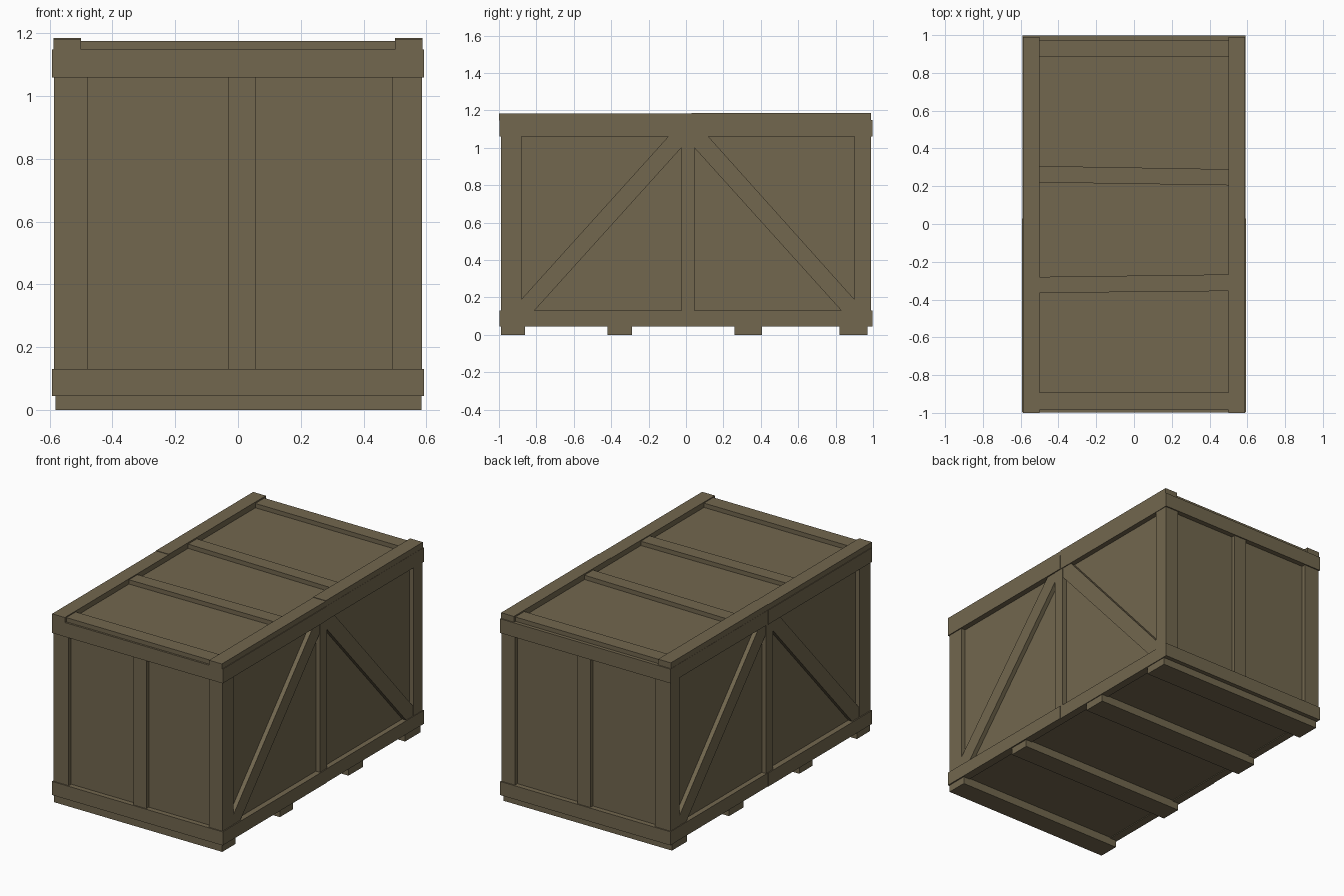
import bpy, bmesh
from mathutils import Vector

if "Cube" in bpy.data.objects:
    bpy.data.objects.remove(bpy.data.objects["Cube"])

wood = bpy.data.materials.new("weathered_wood")
wood.diffuse_color = (0.168, 0.135, 0.077, 1)
wood.use_nodes = True
wood.node_tree.nodes["Principled BSDF"].inputs["Base Color"].default_value = wood.diffuse_color


def board(name, pts, axis, a, b):
    """Extrude a 2D outline from a to b along an axis (outline uses the other two axes in order)."""
    def place(p, h):
        c = list(p)
        c.insert("xyz".index(axis), h)
        return Vector(c)
    bm = bmesh.new()
    lo = [bm.verts.new(place(p, a)) for p in pts]
    hi = [bm.verts.new(place(p, b)) for p in pts]
    bm.faces.new(lo)
    bm.faces.new(hi)
    n = len(pts)
    for i in range(n):
        j = (i + 1) % n
        bm.faces.new((lo[i], lo[j], hi[j], hi[i]))
    bmesh.ops.recalc_face_normals(bm, faces=bm.faces)
    me = bpy.data.meshes.new(name)
    bm.to_mesh(me)
    bm.free()
    me.materials.append(wood)
    ob = bpy.data.objects.new(name, me)
    bpy.context.collection.objects.link(ob)
    return ob


def rect(u0, u1, v0, v1):
    return [(u0, v0), (u1, v0), (u1, v1), (u0, v1)]


# Inner panelled body
board("crate_panels", rect(-0.557, 0.557, -0.965, 0.965), "z", 0.05, 1.149)

# Skids under the floor
for i, (y0, y1) in enumerate([(-0.99, -0.86), (-0.42, -0.29), (0.26, 0.405), (0.82, 0.97)]):
    board(f"skid_{i}", rect(-0.582, 0.584, y0, y1), "z", 0, 0.052)

# Long side frames: rails, stiles and diagonal braces
for side, s in (("left", -1), ("right", 1)):
    inner, face, rail = s * 0.54, s * 0.586, s * 0.592
    for lvl, z0, z1 in (("bottom", 0.045, 0.13), ("top", 1.06, 1.149)):
        board(f"{side}_{lvl}_rail_front", rect(-0.995, 0.03, z0, z1), "x", inner, rail)
        board(f"{side}_{lvl}_rail_back", rect(0.03, 0.99, z0, z1), "x", inner, rail - s * 0.003)
    for part, y0, y1 in (("front", -0.988, -0.88), ("middle", -0.025, 0.045), ("back", 0.9, 0.985)):
        board(f"{side}_{part}_stile", rect(y0, y1, 0.13, 1.06), "x", inner, face)
    board(f"{side}_front_brace",
          [(-0.88, 0.13), (-0.81, 0.13), (-0.025, 1.0), (-0.025, 1.06), (-0.095, 1.06), (-0.88, 0.19)],
          "x", inner, face - s * 0.002)
    board(f"{side}_back_brace",
          [(0.9, 0.13), (0.83, 0.13), (0.045, 1.0), (0.045, 1.06), (0.12, 1.06), (0.9, 0.19)],
          "x", inner, face - s * 0.002)

# End frames: rails and stiles
for end, s in (("front", -1), ("back", 1)):
    inner, face, rail = s * 0.95, s * 0.99, s * 0.997
    board(f"{end}_bottom_rail", rect(-0.59, 0.59, 0.045, 0.13), "y", inner, rail)
    board(f"{end}_top_rail", rect(-0.59, 0.59, 1.06, 1.149), "y", inner, rail)
    for part, x0, x1 in (("left", -0.585, -0.48), ("middle", -0.03, 0.058), ("right", 0.493, 0.585)):
        board(f"{end}_{part}_stile", rect(x0, x1, 0.13, 1.06), "y", inner, face)

# Lid: long edge boards in two lengths each
for side, s in (("left", -1), ("right", 1)):
    x0, x1 = sorted((s * 0.5, s * 0.588))
    board(f"lid_{side}_edge_front", rect(x0, x1, -1.0, 0.03), "z", 1.145, 1.182)
    board(f"lid_{side}_edge_back", rect(x0, x1, 0.03, 0.99), "z", 1.145, 1.185)

# Lid: end boards and two slightly skewed battens
board("lid_front_board", rect(-0.5, 0.5, -0.985, -0.892), "z", 1.14, 1.176)
board("lid_back_board", rect(-0.5, 0.5, 0.886, 0.975), "z", 1.14, 1.176)
board("lid_batten_front", [(-0.5, -0.365), (0.5, -0.355), (0.5, -0.267), (-0.5, -0.28)], "z", 1.14, 1.176)
board("lid_batten_back", [(-0.5, 0.22), (0.5, 0.205), (0.5, 0.29), (-0.5, 0.307)], "z", 1.14, 1.176)
